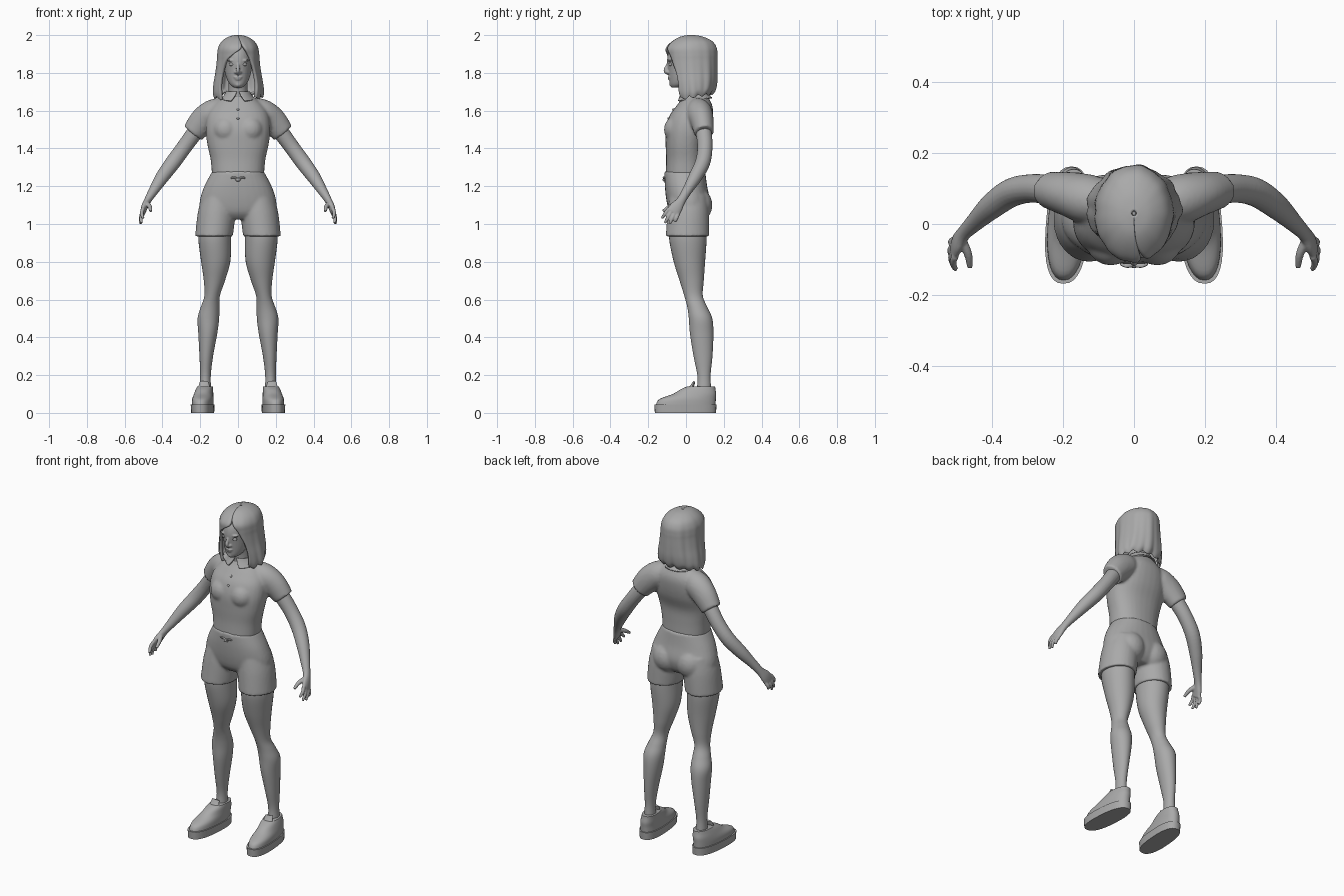
import bpy, bmesh, math
from mathutils import Vector, Matrix

cube = bpy.data.objects.get("Cube")
if cube:
    bpy.data.objects.remove(cube, do_unlink=True)

GREY = bpy.data.materials.new("plain grey")
GREY.use_nodes = True
GREY.diffuse_color = (0.4, 0.4, 0.4, 1)
GREY.node_tree.nodes["Principled BSDF"].inputs["Base Color"].default_value = (0.4, 0.4, 0.4, 1)
SIDES = (1, -1)


def spline(points, steps=5):
    """Catmull-Rom through tuples of any length."""
    out = []
    for i in range(len(points) - 1):
        a, b = points[max(i - 1, 0)], points[i]
        c, d = points[i + 1], points[min(i + 2, len(points) - 1)]
        for k in range(steps):
            t = k / steps
            out.append([0.5 * (2 * q + (r - p) * t + (2 * p - 5 * q + 4 * r - s) * t * t
                               + (3 * q - p - 3 * r + s) * t ** 3)
                        for p, q, r, s in zip(a, b, c, d)])
    return out + [list(points[-1])]


def bridge(bm, rings, closed=True):
    for low, high in zip(rings, rings[1:]):
        n = len(low)
        for j in range(n if closed else n - 1):
            bm.faces.new((low[j], low[(j + 1) % n], high[(j + 1) % n], high[j]))
    if closed:
        bm.faces.new(rings[0][::-1])
        bm.faces.new(rings[-1])


def loft(bm, points, s=1, power=2, n=32, skew=0, steps=5):
    """Stack of level ovals: (x, y, z, radius x, radius y)."""
    rings = []
    for x, y, z, rx, ry in spline(points, steps):
        ring = []
        for j in range(n):
            c, d = math.cos(math.tau * j / n), math.sin(math.tau * j / n)
            px = max(rx, .002) * math.copysign(abs(c) ** (2 / power), c)
            py = y + max(ry, .002) * math.copysign(abs(d) ** (2 / power), d)
            ring.append(bm.verts.new((s * (x + px + skew * py), py, z)))
        rings.append(ring)
    bridge(bm, rings)


def tube(bm, points, s=1, wide=(0, -.85, .53), n=16):
    """Sweep along a path: (x, y, z, radius along wide, radius across)."""
    path = spline(points)
    rings = []
    for i, p in enumerate(path):
        d = (Vector(path[min(i + 1, len(path) - 1)][:3]) - Vector(path[max(i - 1, 0)][:3])).normalized()
        w = Vector(wide)
        w = (w - d * w.dot(d)).normalized()
        u = d.cross(w)
        ring = []
        for j in range(n):
            a = math.tau * j / n
            v = Vector(p[:3]) + w * p[3] * math.cos(a) + u * p[4] * math.sin(a)
            ring.append(bm.verts.new((s * v.x, v.y, v.z)))
        rings.append(ring)
    bridge(bm, rings)


def ball(bm, centre, radii):
    bmesh.ops.create_uvsphere(bm, u_segments=20, v_segments=12, radius=1,
                              matrix=Matrix.Translation(centre) @ Matrix.Diagonal((*radii, 1)))


def finish(name, bm, voxel=0, smooth=5, thick=0, angle=50):
    bmesh.ops.recalc_face_normals(bm, faces=bm.faces)
    mesh = bpy.data.meshes.new(name)
    bm.to_mesh(mesh)
    bm.free()
    mesh.materials.append(GREY)
    ob = bpy.data.objects.new(name, mesh)
    bpy.context.collection.objects.link(ob)
    bpy.ops.object.select_all(action='DESELECT')
    ob.select_set(True)
    bpy.context.view_layer.objects.active = ob
    bpy.ops.object.shade_smooth_by_angle(angle=math.radians(angle))
    if thick:
        m = ob.modifiers.new("thickness", 'SOLIDIFY')
        m.thickness, m.offset = thick, 0
    if voxel:
        m = ob.modifiers.new("blend", 'REMESH')
        m.mode, m.voxel_size, m.use_smooth_shade = 'VOXEL', voxel, True
        m = ob.modifiers.new("soften", 'SMOOTH')
        m.factor, m.iterations = .5, smooth


def shell(name, points, thick, drop, wave=0, n=64):
    """Open oval wall: (y, z, rx, ry, half opening, opening turn); the back is raised by drop."""
    bm = bmesh.new()
    rings = []
    path = spline(points)
    for i, (y, z, rx, ry, gap, turn) in enumerate(path):
        f = i / (len(path) - 1)
        ring = []
        for j in range(n + 1):
            a = math.radians(turn + gap + (360 - 2 * gap) * j / n)
            k = 1 + wave * f * (math.sin(9 * a) + .6 * math.sin(17 * a + 1))
            back = .5 - .5 * math.cos(a)
            ring.append(bm.verts.new((rx * k * math.sin(a), y - ry * k * math.cos(a),
                                      z + drop * f ** 3 * back - wave * f ** 3 * math.sin(13 * a) * .3)))
        rings.append(ring)
    bridge(bm, rings, closed=False)
    finish(name, bm, thick=thick, angle=60)


# Shirt: trunk, bust and short sleeves blended together
bm = bmesh.new()
loft(bm, [(0, -.006, 1.262, .138, .102), (0, -.005, 1.34, .145, .1), (0, -.004, 1.42, .162, .104),
          (0, .01, 1.5, .172, .118), (0, .026, 1.57, .165, .115), (0, .043, 1.62, .14, .098),
          (0, .05, 1.66, .1, .075), (0, .05, 1.685, .06, .062)], power=2.3)
for s in SIDES:
    ball(bm, (s * .065, -.055, 1.5), (.068, .062, .07))
    tube(bm, [(.07, .06, 1.6, .06, .07), (.13, .07, 1.585, .07, .075), (.185, .085, 1.545, .062, .073),
              (.238, .096, 1.482, .052, .06)], s, wide=(0, 1, 0), n=24)
finish("shirt", bm, voxel=.008)

# Shirt collar and buttons
shell("collar", [(.045, 1.7, .06, .066, 6, 0), (.045, 1.68, .07, .075, 12, 0), (.045, 1.65, .09, .092, 24, 0)], .008, .02)
bm = bmesh.new()
for y, z in ((-.066, 1.605), (-.092, 1.558)):
    ball(bm, (0, y, z), (.007, .007, .007))
finish("shirt_buttons", bm)

# Shorts: hips, seat and two wide legs
bm = bmesh.new()
loft(bm, [(0, -.006, 1.28, .136, .108), (0, 0, 1.2, .178, .112), (0, .012, 1.12, .203, .115),
          (0, .013, 1.06, .195, .1), (0, .013, 1.025, .13, .07)], power=2.2)
for s in SIDES:
    ball(bm, (s * .078, .06, 1.1), (.085, .08, .09))
    loft(bm, [(.1, .012, 1.15, .088, .1), (.113, .012, 1.06, .1, .11), (.127, .008, .935, .1, .115)], s)
finish("shorts", bm, voxel=.008, smooth=4)

# Drawstring knot
bm = bmesh.new()
ball(bm, (0, -.114, 1.235), (.014, .01, .01))
for s in SIDES:
    tube(bm, [(0, -.115, 1.236, .005, .005), (.02, -.116, 1.246, .008, .005), (.038, -.112, 1.243, .004, .004)], s)
finish("drawstring_knot", bm)

# Legs
bm = bmesh.new()
for s in SIDES:
    loft(bm, [(.12, .01, 1, .085, .095), (.123, .01, .92, .087, .099), (.118, .018, .8, .077, .083),
              (.125, .03, .7, .056, .064), (.137, .04, .62, .041, .049), (.148, .06, .56, .049, .053),
              (.157, .077, .5, .057, .062), (.16, .083, .42, .05, .062), (.168, .09, .3, .036, .05),
              (.172, .095, .2, .028, .035), (.173, .095, .13, .03, .037), (.173, .09, .06, .032, .04)], s)
finish("legs", bm)

# Arms with hands
bm = bmesh.new()
for s in SIDES:
    tube(bm, [(.17, .078, 1.56, .045, .045), (.235, .095, 1.475, .042, .043), (.29, .1, 1.4, .04, .041),
              (.345, .088, 1.325, .04, .041), (.4, .05, 1.25, .036, .036), (.448, .005, 1.175, .026, .026),
              (.478, -.025, 1.125, .024, .019), (.495, -.05, 1.09, .034, .017),
              (.505, -.07, 1.06, .037, .013)], s, n=20)
    for i, (x, y, z) in enumerate([(.502, -.128, 1.03), (.511, -.112, 1.005), (.515, -.087, 1), (.512, -.058, 1.012)]):
        k = .029 - .019 * i
        base = Vector((.503, -.066 - .85 * k, 1.067 + .53 * k))
        mid = base.lerp(Vector((x, y, z)), .5) + Vector((.007, 0, 0))
        tube(bm, [(*base, .0105, .0105), (*mid, .01, .01), (x, y, z, .0075, .0075)], s, n=10)
    tube(bm, [(.485, -.045, 1.11, .014, .014), (.467, -.085, 1.092, .012, .012),
              (.462, -.122, 1.068, .008, .008)], s, n=10)
finish("arms", bm, voxel=.004, smooth=3)

# Head and neck, with nose, lips, chin and eyelids
bm = bmesh.new()
loft(bm, [(0, -.052, 1.722, .02, .024), (0, -.035, 1.738, .042, .05), (0, -.015, 1.77, .06, .074),
          (0, .005, 1.82, .073, .1), (0, .012, 1.87, .078, .112), (0, .025, 1.92, .075, .113),
          (0, .03, 1.96, .055, .085), (0, .03, 1.98, .02, .03)])
loft(bm, [(0, .05, 1.62, .065, .065), (0, .035, 1.7, .05, .055), (0, .03, 1.79, .052, .06)])
tube(bm, [(0, -.088, 1.86, .007, .008), (0, -.1, 1.835, .008, .009), (0, -.107, 1.812, .011, .012),
          (0, -.092, 1.797, .01, .01)], wide=(1, 0, 0))
ball(bm, (0, -.083, 1.777), (.024, .015, .006))
ball(bm, (0, -.08, 1.767), (.02, .016, .007))
ball(bm, (0, -.073, 1.738), (.018, .015, .013))
for s in SIDES:
    ball(bm, (s * .012, -.092, 1.803), (.009, .011, .008))
    ball(bm, (s * .034, -.082, 1.866), (.024, .014, .007))
finish("head", bm, voxel=.004, smooth=3)

bm = bmesh.new()
for s in SIDES:
    ball(bm, (s * .032, -.08, 1.845), (.016, .012, .009))
finish("eyes", bm)

# Bobbed hair, parted off-centre and open over the face
shell("hair", [(.03, 1.993, .006, .006, 0, 0), (.03, 1.985, .045, .055, 0, 3), (.033, 1.962, .08, .1, 0, 8),
               (.028, 1.93, .098, .126, 5, 14), (.03, 1.895, .103, .128, 24, 7), (.032, 1.86, .105, .126, 37, 2),
               (.036, 1.8, .112, .122, 47, 0), (.04, 1.74, .122, .116, 49, 0), (.042, 1.69, .126, .105, 46, 0),
               (.04, 1.66, .12, .09, 46, 0)], .016, .035, wave=.025)

# Shoes: sole, upper and tongue
soles, uppers = bmesh.new(), bmesh.new()
for s in SIDES:
    loft(soles, [(.187, -.003, 0, .059, .162), (.187, -.003, .045, .061, .165)], s, power=2.5, skew=-.07, steps=1)
    loft(uppers, [(.187, -.002, .04, .056, .158), (.187, .008, .072, .055, .15), (.185, .045, .1, .05, .115),
                  (.182, .064, .125, .045, .092), (.18, .08, .14, .041, .074)], s, power=2.3, skew=-.07)
    tube(uppers, [(.182, .0, .1, .03, .012), (.18, .03, .138, .029, .01), (.178, .043, .165, .024, .006)],
         s, wide=(1, 0, 0))
finish("shoe_soles", soles, angle=35)
finish("shoe_uppers", uppers, angle=45)
